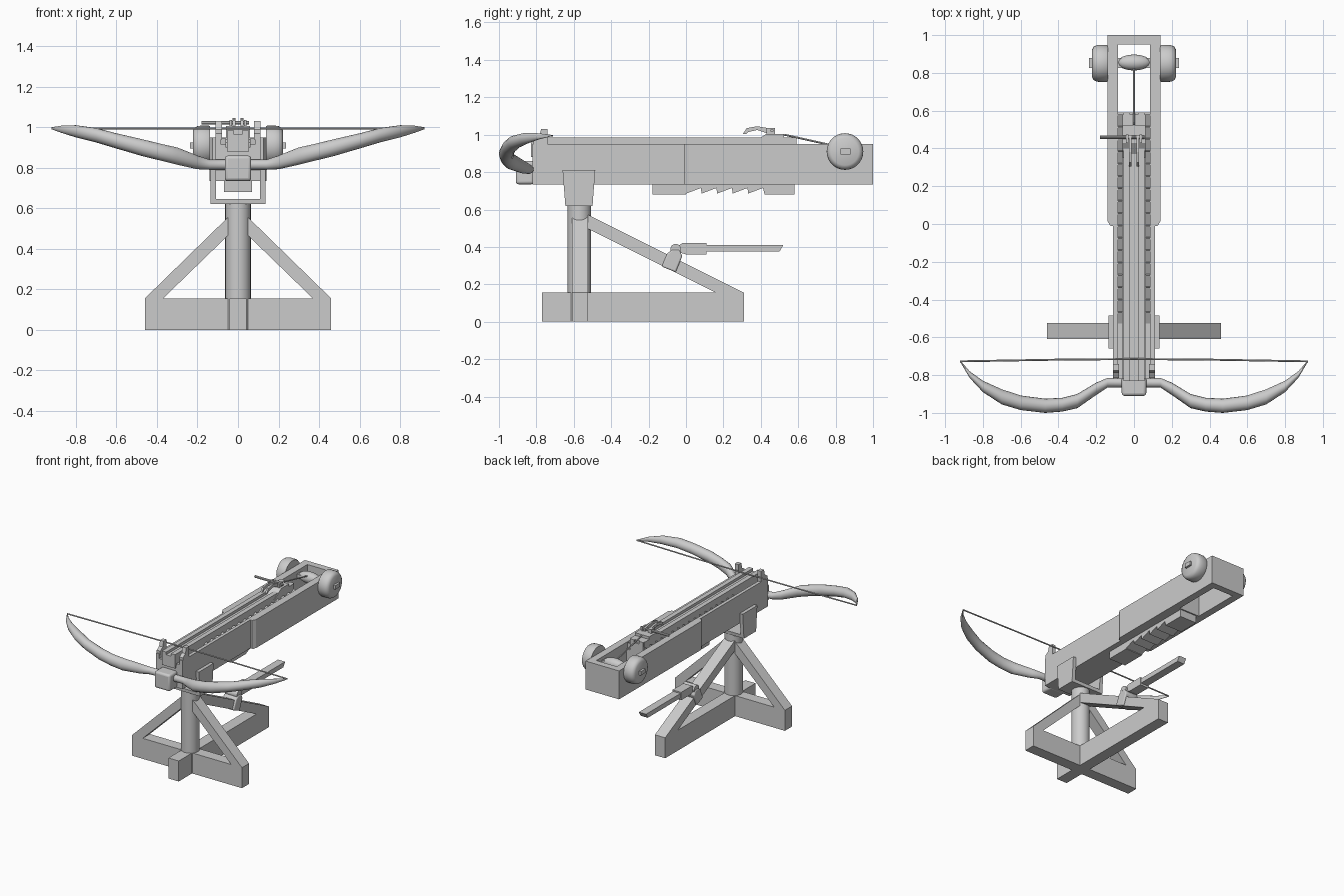
import bpy, bmesh, math
from mathutils import Vector

grey = bpy.data.materials.new("plain grey")
grey.diffuse_color = (0.6, 0.6, 0.6, 1)


def finish(name, bm, smooth=False, bevel=0):
    bmesh.ops.recalc_face_normals(bm, faces=bm.faces)
    me = bpy.data.meshes.new(name)
    bm.to_mesh(me)
    bm.free()
    me.materials.append(grey)
    ob = bpy.data.objects.new(name, me)
    bpy.context.collection.objects.link(ob)
    if bevel:
        m = ob.modifiers.new("bevel", 'BEVEL')
        m.width, m.segments = bevel, 3
    if smooth:
        bpy.context.view_layer.objects.active = ob
        ob.select_set(True)
        bpy.ops.object.shade_smooth_by_angle(angle=math.radians(35))
        ob.select_set(False)
    return ob


def prism(name, pts, a, b, axis, **kw):
    """Extrude a 2D outline from a to b. x: (y,z) outline, y: (x,z), z: (x,y)."""
    place = {'x': lambda p, t: (t, p[0], p[1]), 'y': lambda p, t: (p[0], t, p[1]),
             'z': lambda p, t: (p[0], p[1], t)}[axis]
    bm = bmesh.new()
    f = bm.faces.new([bm.verts.new(place(p, a)) for p in pts])
    ext = bmesh.ops.extrude_face_region(bm, geom=[f])["geom"]
    shift = Vector(place((0, 0), b - a))
    bmesh.ops.translate(bm, vec=shift, verts=[v for v in ext if isinstance(v, bmesh.types.BMVert)])
    return finish(name, bm, **kw)


def box(name, x0, x1, y0, y1, z0, z1, **kw):
    return prism(name, [(x0, y0), (x1, y0), (x1, y1), (x0, y1)], z0, z1, 'z', **kw)


def loft(name, rings, n=16, close=True):
    """Skin rings of points."""
    bm = bmesh.new()
    vs = [[bm.verts.new(p) for p in r] for r in rings]
    for r0, r1 in zip(vs, vs[1:]):
        for i in range(n):
            bm.faces.new((r0[i], r0[(i + 1) % n], r1[(i + 1) % n], r1[i]))
    if close:
        bm.faces.new(vs[0])
        bm.faces.new(vs[-1])
    return finish(name, bm, smooth=True)


def rod(name, p, q, r, n=16, prof=((0, 1), (1, 1))):
    """Round bar from p to q; prof gives (position, radius factor)."""
    p, q = Vector(p), Vector(q)
    rot = (q - p).to_track_quat('Z', 'Y')
    ang = [2 * math.pi * i / n for i in range(n)]
    return loft(name, [[p.lerp(q, t) + rot @ Vector((r * k * math.cos(a), r * k * math.sin(a), 0))
                        for a in ang] for t, k in prof], n)


# Stand: crossed feet, braces and post
box("foot_cross", -0.46, 0.46, -0.61, -0.525, 0, 0.155)
box("foot_long", -0.043, 0.043, -0.77, 0.31, 0, 0.155)
for s in (-1, 1):
    prism("side_brace", [(s * 0.46, 0.155), (s * 0.37, 0.155), (s * 0.04, 0.475), (s * 0.04, 0.565)],
          -0.61, -0.525, 'y')
prism("rear_brace", [(0.31, 0.155), (0.16, 0.155), (-0.53, 0.50), (-0.53, 0.575)], -0.043, 0.043, 'x')
rod("post", (0, -0.57, 0), (0, -0.57, 0.63), 0.063, 32)

# Yoke holding the stock
prism("yoke_base", [(-0.645, 0.62), (-0.5, 0.62), (-0.497, 0.645), (-0.647, 0.645)], -0.135, 0.135, 'x')
for s in (-1, 1):
    prism("yoke_arm", [(-0.645, 0.62), (-0.5, 0.62), (-0.485, 0.81), (-0.66, 0.81)],
          s * 0.108, s * 0.135, 'x')

# Stock: walls that widen at the rear, floor and end block
for s in (-1, 1):
    prism("stock_wall", [(s * x, y) for x, y in ((0.085, -0.82), (0.11, -0.82), (0.11, -0.01), (0.125, -0.01),
          (0.14, 0.015), (0.14, 1), (0.085, 1))], 0.735, 0.95, 'z')
box("stock_floor", -0.085, 0.085, -0.82, 0.59, 0.735, 0.9)
box("stock_end", -0.085, 0.085, 0.95, 1, 0.735, 0.95)

# Grooved rail on top
prism("rail", [(-0.055, 0.88), (0.055, 0.88), (0.055, 0.985), (0.02, 0.985), (0.02, 0.965),
               (-0.02, 0.965), (-0.02, 0.985), (-0.055, 0.985)], -0.83, 0.59, 'y')

# Toothed strips beside the rail
teeth = [(-0.82, 0.9), (0.58, 0.9)]
for i in range(17):
    y = 0.58 - i * 0.0655
    teeth += [(y, 0.945), (y - 0.06, 0.915)]
teeth.append((-0.82, 0.915))
for s in (-1, 1):
    prism("ratchet_strip", teeth, s * 0.06, s * 0.085, 'x')
    # Front guide posts
    prism("guide_post", [(-0.815, 0.94), (-0.74, 0.94), (-0.74, 1.03), (-0.775, 1.03), (-0.785, 0.99),
                         (-0.815, 0.97)], s * 0.08, s * 0.11, 'x')

# Saw rack under the stock
rack = [(-0.18, 0.74), (-0.18, 0.68), (0, 0.68)]
for i in range(5):
    y = 0.0 + i * 0.083
    rack += [(y, 0.685), (y + 0.08, 0.715)]
rack += [(0.42, 0.68), (0.58, 0.68), (0.58, 0.74)]
prism("saw_rack", rack, -0.07, 0.07, 'x')

# Bow limbs: x, inner y, outer y, top z, bottom z
stations = [(0, -0.815, -0.865, 0.84, 0.79), (0.14, -0.815, -0.865, 0.84, 0.79),
            (0.2, -0.84, -0.905, 0.86, 0.793), (0.3, -0.9, -0.975, 0.9, 0.815),
            (0.38, -0.92, -0.993, 0.918, 0.835), (0.47, -0.925, -1, 0.94, 0.857),
            (0.6, -0.908, -0.985, 0.97, 0.895), (0.7, -0.875, -0.955, 0.996, 0.925),
            (0.8, -0.83, -0.89, 1.01, 0.95), (0.87, -0.78, -0.815, 1.008, 0.972),
            (0.92, -0.722, -0.73, 1.0, 0.99)]
for s in (-1, 1):
    loft("bow_limb", [[(s * x, (a + b) / 2 + (a - b) / 2 * math.cos(t * math.pi / 8),
                        (c + d) / 2 + (c - d) / 2 * math.sin(t * math.pi / 8)) for t in range(16)]
                      for x, a, b, c, d in stations])
    rod("bowstring", (s * 0.92, -0.727, 0.995), (s * 0.4, -0.718, 0.994), 0.005, 8)
    rod("bowstring", (s * 0.4, -0.718, 0.994), (0, -0.715, 0.994), 0.005, 8)
box("bow_clamp", -0.065, 0.065, -0.91, -0.81, 0.735, 0.86, bevel=0.015, smooth=True)

# Slider with trigger claws
prism("slider", [(0.35, 0.95), (0.43, 1.005), (0.525, 1.005), (0.525, 0.985), (0.58, 0.985), (0.58, 0.95)],
      -0.06, 0.06, 'x')
for s in (-1, 1):
    prism("claw", [(0.305, 1.005), (0.325, 1.035), (0.38, 1.045), (0.47, 1.03), (0.47, 1.005),
                   (0.44, 1.005), (0.38, 1.025), (0.335, 1.015), (0.32, 1.003)], s * 0.012, s * 0.026, 'x')
    box("claw_bracket", s * 0.03, s * 0.042, 0.43, 0.475, 1.0, 1.035)
rod("trigger_lever", (-0.18, 0.46, 1.022), (0.055, 0.46, 1.022), 0.009, 10)
rod("winch_rope", (0, 0.525, 1.0), (0, 0.84, 0.93), 0.005, 8)

# Winch drum, wheels and axle
arc = [i * math.pi / 12 for i in range(1, 12)]
rod("winch_drum", (-0.088, 0.855, 0.91), (0.088, 0.855, 0.91), 0.042, 20,
    [((1 - math.cos(a)) / 2, math.sin(a)) for a in arc])
box("axle", -0.238, 0.238, 0.825, 0.88, 0.895, 0.925)
for s in (-1, 1):
    rod("winch_wheel", (s * 0.138, 0.85, 0.91), (s * 0.222, 0.85, 0.91), 0.098, 32,
        [(0, 0.96), (0.08, 1), (0.55, 1), (0.75, 0.97), (0.9, 0.9), (1, 0.75)])

# Hinged handle on the rear brace
prism("hinge_collar", [(-0.13, 0.295), (-0.055, 0.265), (-0.02, 0.35), (-0.035, 0.385), (-0.075, 0.385),
                       (-0.10, 0.365)], -0.055, 0.055, 'x', bevel=0.008, smooth=True)
rod("hinge_pin", (-0.05, -0.055, 0.387), (0.05, -0.055, 0.387), 0.029, 20)
prism("handle_socket", [(-0.05, 0.375), (0.0, 0.36), (0.11, 0.36), (0.11, 0.42), (-0.02, 0.42), (-0.05, 0.40)],
      -0.036, 0.036, 'x')
prism("handle", [(0.1, 0.375), (0.5, 0.375), (0.52, 0.41), (0.1, 0.41)], -0.03, 0.03, 'x')
